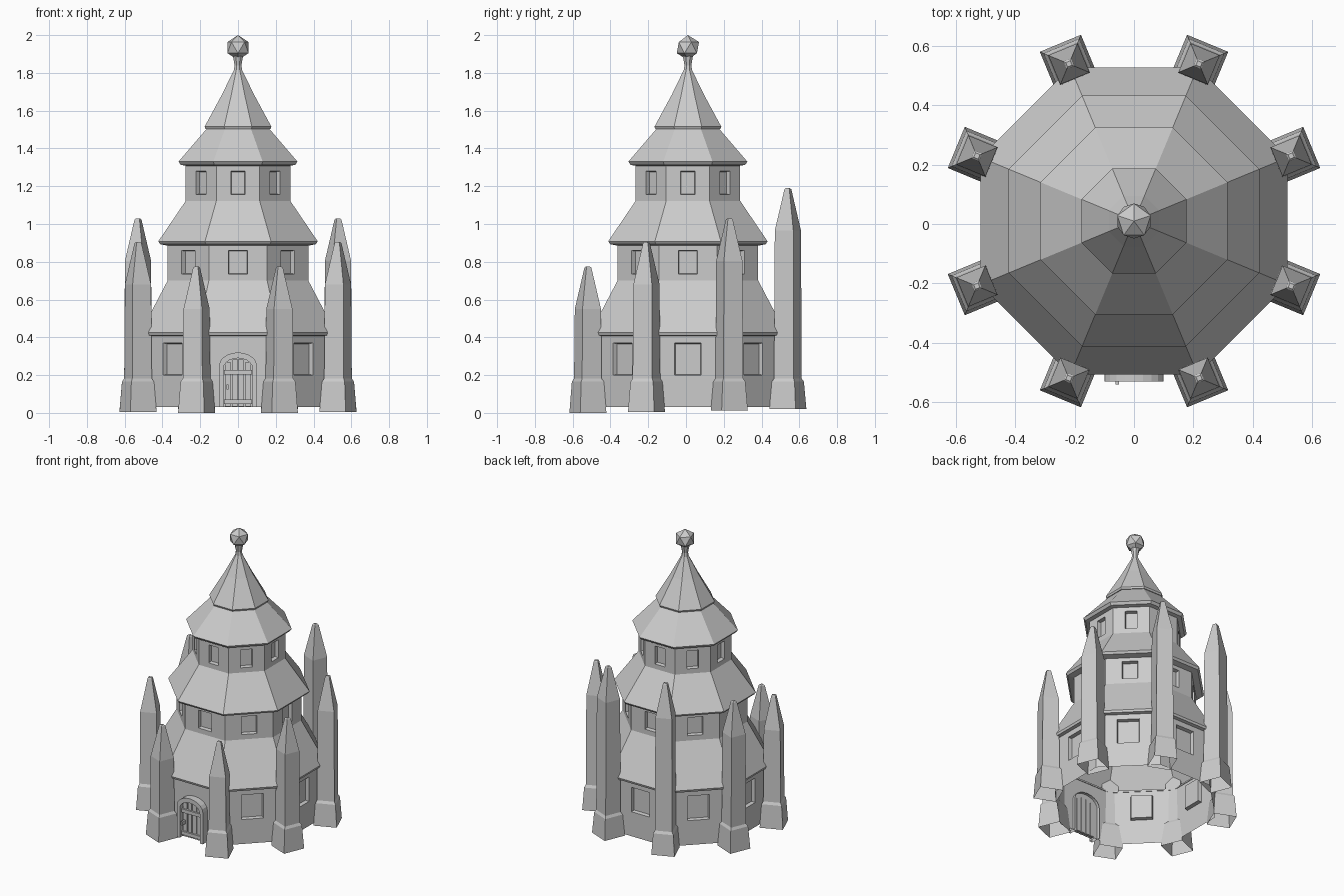
import bpy, bmesh, math
from mathutils import Matrix, Vector

cube = bpy.data.objects.get("Cube")
if cube:
    bpy.data.objects.remove(cube, do_unlink=True)

stone = bpy.data.materials.new("grey stone")
stone.use_nodes = True
stone.diffuse_color = (0.6, 0.6, 0.6, 1)
stone.node_tree.nodes["Principled BSDF"].inputs["Base Color"].default_value = (0.6, 0.6, 0.6, 1)
CENTRE = Vector((0, 0.01, 0))


def finish(name, bm, matrix=Matrix()):
    bm.transform(Matrix.Translation(CENTRE) @ matrix)
    mesh = bpy.data.meshes.new(name)
    bm.to_mesh(mesh)
    bm.free()
    mesh.materials.append(stone)
    ob = bpy.data.objects.new(name, mesh)
    bpy.context.collection.objects.link(ob)
    return ob


def loft(name, profile, sides, matrix=Matrix(), cap=False):
    """Stack regular rings given as (apothem, height); the bottom stays open."""
    bm = bmesh.new()
    rings = []
    for apothem, z in profile:
        r = apothem / math.cos(math.pi / sides)
        angles = [math.tau * (i + 0.5) / sides for i in range(sides)]
        rings.append([bm.verts.new((r * math.cos(a), r * math.sin(a), z)) for a in angles])
    for low, high in zip(rings, rings[1:]):
        for i in range(sides):
            j = (i + 1) % sides
            bm.faces.new((low[i], low[j], high[j], high[i]))
    if cap:
        bm.faces.new(rings[-1])
    return finish(name, bm, matrix)


def wall(name, apothem, z0, z1, half, w0, w1, door=False):
    """Eight wall panels with recessed windows; the front one may be plain."""
    bm = bmesh.new()
    side = apothem * math.tan(math.pi / 8)
    depth = 0.025

    def rect(h, a, b, y, turn):
        corners = ((-h, a), (h, a), (h, b), (-h, b))
        return [bm.verts.new(turn @ Vector((x, y, z))) for x, z in corners]

    for k in range(8):
        turn = Matrix.Rotation(k * math.tau / 8, 4, 'Z')
        outer = rect(side, z0, z1, -apothem, turn)
        if door and k == 0:
            bm.faces.new(outer)
            continue
        rim = rect(half, w0, w1, -apothem, turn)
        back = rect(half * 0.94, w0 + 0.004, w1 - 0.004, -apothem + depth, turn)
        for a, b in ((outer, rim), (rim, back)):
            for i in range(4):
                j = (i + 1) % 4
                bm.faces.new((a[i], a[j], b[j], b[i]))
        bm.faces.new(back)
    bmesh.ops.remove_doubles(bm, verts=bm.verts, dist=0.0005)
    return finish(name, bm)


def box(name, x0, x1, y0, y1, z0, z1):
    bm = bmesh.new()
    size = Matrix.Diagonal((x1 - x0, y1 - y0, z1 - z0, 1))
    mid = Matrix.Translation(((x0 + x1) / 2, (y0 + y1) / 2, (z0 + z1) / 2))
    bmesh.ops.create_cube(bm, size=1, matrix=mid @ size)
    return finish(name, bm)


# Tower storeys
wall("lower_wall", 0.49, 0.03, 0.42, 0.07, 0.2, 0.37, door=True)
wall("middle_wall", 0.372, 0.69, 0.9, 0.05, 0.735, 0.86)
wall("upper_wall", 0.277, 1.115, 1.325, 0.038, 1.155, 1.28)

# Roofs with thin eaves
loft("lower_roof", [(0.485, 0.405), (0.512, 0.41), (0.517, 0.425), (0.37, 0.705)], 8)
loft("middle_roof", [(0.37, 0.885), (0.412, 0.893), (0.422, 0.908), (0.275, 1.125)], 8)
loft("upper_roof", [(0.275, 1.308), (0.303, 1.313), (0.315, 1.33), (0.165, 1.505)], 8)
loft("spire", [(0.15, 1.5), (0.172, 1.503), (0.177, 1.515), (0.085, 1.685),
               (0.022, 1.815), (0.018, 1.84), (0.027, 1.89)], 8)

# Ball on the spire
bm = bmesh.new()
bmesh.ops.create_icosphere(bm, subdivisions=1, radius=0.066,
                           matrix=Matrix.Translation((0, 0, 1.934)) @ Matrix.Rotation(math.pi / 10, 4, 'Z'))
finish("spire_ball", bm)

# Corner pillars, rising in pairs from front to back
for label, angle, tip, foot in (("front", -67.5, 0.775, 0.0), ("front_side", -22.5, 0.905, 0.005),
                                ("back_side", 22.5, 1.03, 0.012), ("back", 67.5, 1.19, 0.02)):
    profile = [(0.075, foot), (0.065, 0.165), (0.056, 0.182),
               (0.053, tip - 0.225), (0.014, tip - 0.006), (0.008, tip)]
    for side, a in (("left", angle), ("right", 180 - angle)):
        place = Matrix.Rotation(math.radians(a), 4, 'Z') @ Matrix.Translation((0.573, 0, 0))
        loft(f"{label}_{side}_pillar", profile, 4, place, cap=True)


# Arched door frame
def arch(half, spring, rise, y):
    curve = [(half * math.cos(t * math.pi / 10), spring + rise * math.sin(t * math.pi / 10))
             for t in range(11)]
    return [Vector((x, y, z)) for x, z in [(half, 0.03)] + curve + [(-half, 0.03)]]


bm = bmesh.new()
loops = [[bm.verts.new(p) for p in arch(*args)] for args in (
    (0.1, 0.25, 0.07, -0.47), (0.1, 0.25, 0.07, -0.54),
    (0.077, 0.235, 0.055, -0.54), (0.077, 0.235, 0.055, -0.492))]
for a, b in zip(loops, loops[1:]):
    for i in range(len(a) - 1):
        bm.faces.new((a[i], a[i + 1], b[i + 1], b[i]))
bmesh.ops.recalc_face_normals(bm, faces=bm.faces)
finish("door_frame", bm)

# Door planks, bars and handle
for i in range(4):
    x = -0.054 + i * 0.036
    top = 0.235 + 0.055 * math.sqrt(1 - (x / 0.077) ** 2) - 0.004
    box(f"door_plank_{i + 1}", x - 0.015, x + 0.015, -0.515, -0.485, 0.035, top)
for label, z in (("lower", 0.06), ("upper", 0.215)):
    box(f"{label}_door_bar", -0.074, 0.074, -0.527, -0.51, z - 0.012, z + 0.012)
box("door_handle", -0.062, -0.05, -0.55, -0.51, 0.125, 0.15)
